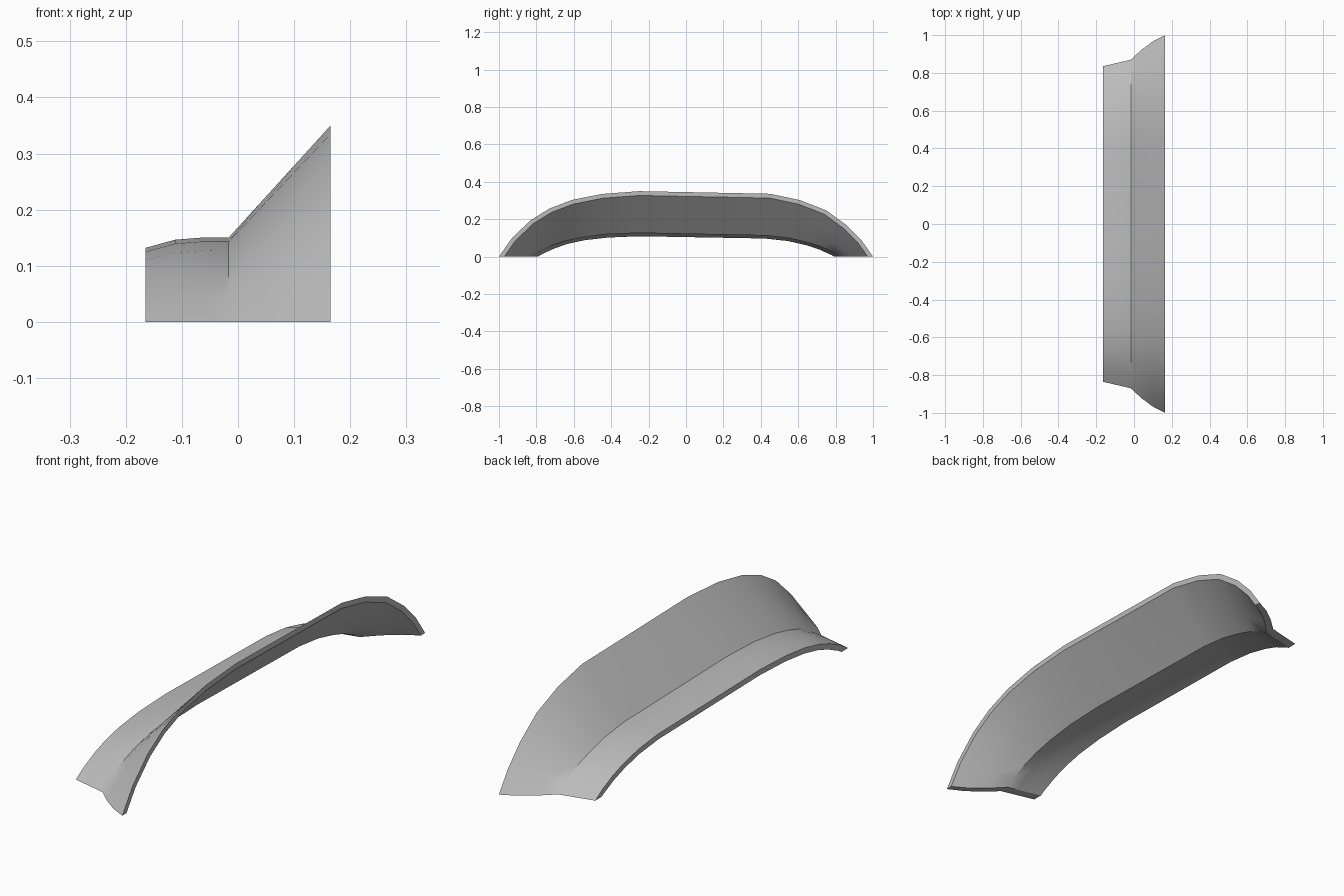
import bpy
import bmesh
from mathutils import Vector

cube = bpy.data.objects.get("Cube")
if cube:
    bpy.data.objects.remove(cube)

# Arch lines (y, z) from front to back: outer rim, crease and inner lip
RIM = [(-1, 0), (-.93, .1), (-.83, .195), (-.73, .257), (-.61, .303), (-.45, .335), (-.25, .35),
       (.45, .336), (.61, .302), (.75, .247), (.86, .167), (.94, .085), (1, 0)]
CREASE = [(-.87, 0), (-.8, .044), (-.73, .08), (-.65, .106), (-.56, .126), (-.43, .143), (-.25, .15),
          (.43, .136), (.56, .121), (.66, .097), (.74, .072), (.81, .038), (.87, 0)]
LIP = [(-.835, 0), (-.78, .034), (-.71, .066), (-.64, .09), (-.55, .11), (-.42, .125), (-.25, .132),
       (.42, .12), (.55, .106), (.65, .083), (.72, .06), (.79, .028), (.835, 0)]
THICKNESS = 0.023


def blend(a, b, t, spread=0.0, lift=0.0):
    """Mix two arches, spreading the feet outward and lifting the crown."""
    result = []
    for p, q in zip(a, b):
        v = Vector(p).lerp(Vector(q), t)
        foot = 1 - min(1, v.y / 0.12)
        v.x *= 1 + spread * foot
        v.y += lift * (1 - foot)
        result.append(v)
    return result


def inset(arch):
    """Offset an arch inward, keeping both feet on the ground."""
    result = []
    last = len(arch) - 1
    for i, p in enumerate(arch):
        d = (arch[min(i + 1, last)] - arch[max(i - 1, 0)]).normalized()
        if i in (0, last):
            result.append(Vector((p.x + THICKNESS / d.y, 0)))
        else:
            result.append(p + Vector((d.y, -d.x)) * THICKNESS)
    return result


# Stations across the width, from the lip to the flared rim
stations = [
    (-.165, blend(LIP, CREASE, 0)),
    (-.112, blend(LIP, CREASE, .36, lift=.008)),
    (-.06, blend(LIP, CREASE, .7, lift=.006)),
    (-.017, blend(CREASE, RIM, 0)),
    (.04, blend(CREASE, RIM, .313, spread=.013)),
    (.1, blend(CREASE, RIM, .643, spread=.014)),
    (.165, blend(CREASE, RIM, 1)),
]

# Flared arch: closed loop of outer and inner lines, bridged along the arch
bm = bmesh.new()
lines = [[bm.verts.new((x, p.x, p.y)) for p in arch] for x, arch in stations]
lines += [[bm.verts.new((x, p.x, p.y)) for p in inset(arch)] for x, arch in reversed(stations)]
count = len(lines)
for j in range(count):
    a, b = lines[j], lines[(j + 1) % count]
    for i in range(len(a) - 1):
        bm.faces.new((a[i], a[i + 1], b[i + 1], b[i]))

# Flat feet
for end in (0, -1):
    for j in range(len(stations) - 1):
        k = count - 1 - j
        bm.faces.new((lines[j][end], lines[j + 1][end], lines[k - 1][end], lines[k][end]))
bmesh.ops.recalc_face_normals(bm, faces=bm.faces)

mesh = bpy.data.meshes.new("flared_arch")
bm.to_mesh(mesh)
bm.free()
arch_obj = bpy.data.objects.new("flared_arch", mesh)
bpy.context.collection.objects.link(arch_obj)

# Plain grey
grey = bpy.data.materials.new("plain_grey")
grey.use_nodes = True
colour = (.5, .5, .5, 1)
grey.diffuse_color = colour
grey.node_tree.nodes["Principled BSDF"].inputs["Base Color"].default_value = colour
mesh.materials.append(grey)

bpy.ops.object.select_all(action='DESELECT')
arch_obj.select_set(True)
bpy.context.view_layer.objects.active = arch_obj
bpy.ops.object.shade_smooth_by_angle(angle=0.5236)
